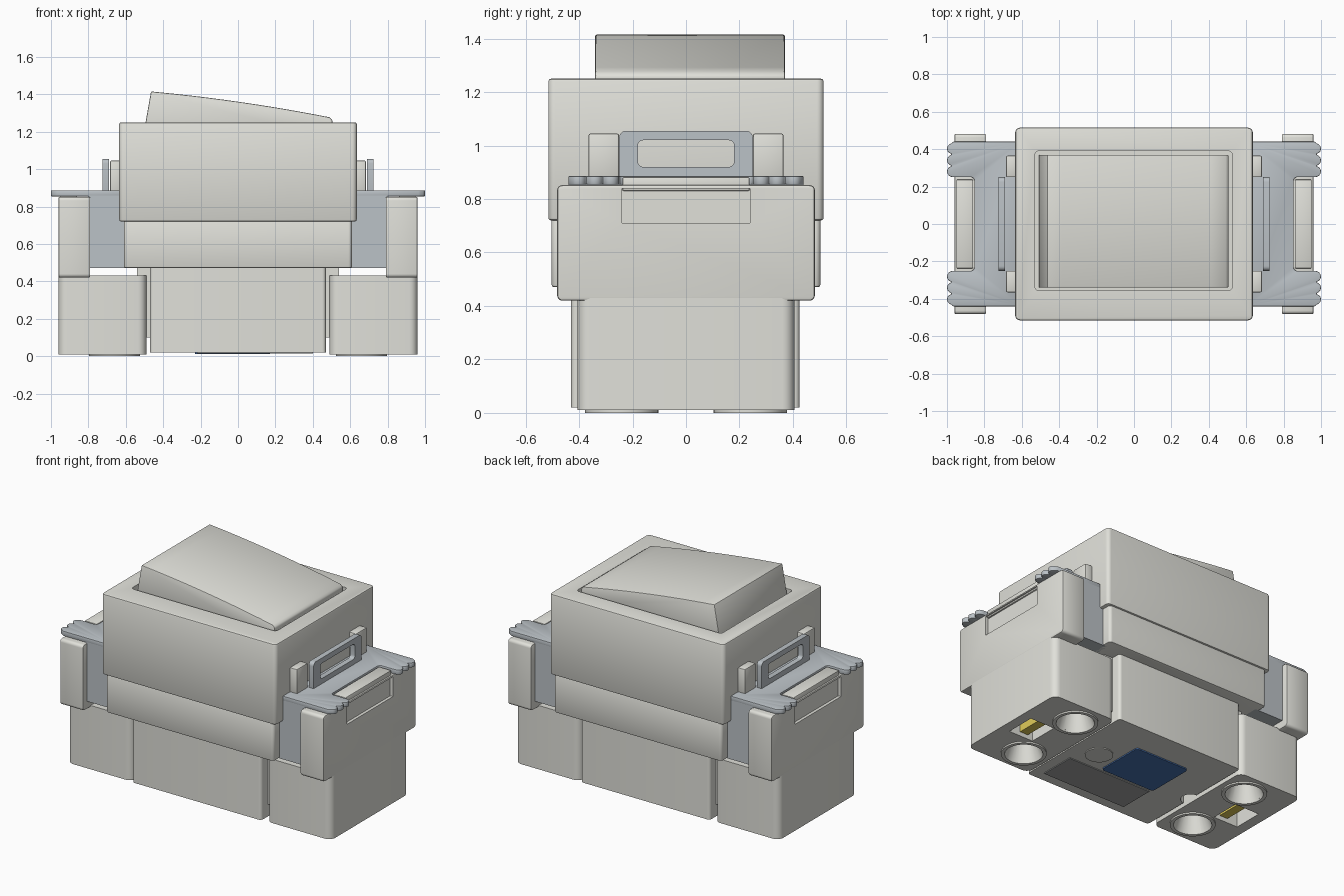
import bpy, bmesh
from math import pi, sin, cos, radians

if "Cube" in bpy.data.objects:
    bpy.data.objects.remove(bpy.data.objects["Cube"])


def material(name, rgb):
    m = bpy.data.materials.new(name)
    m.diffuse_color = (*rgb, 1)
    m.use_nodes = True
    m.node_tree.nodes["Principled BSDF"].inputs["Base Color"].default_value = m.diffuse_color
    return m


SHELL = material("warm_grey", (0.75, 0.75, 0.70))
METAL = material("steel", (0.50, 0.54, 0.57))
BRASS = material("brass", (0.75, 0.60, 0.10))
BLUE = material("blue", (0.06, 0.16, 0.42))
DARK = material("dark_grey", (0.36, 0.37, 0.37))


def finish(name, bm, mat):
    bmesh.ops.recalc_face_normals(bm, faces=bm.faces)
    me = bpy.data.meshes.new(name)
    bm.to_mesh(me)
    bm.free()
    ob = bpy.data.objects.new(name, me)
    bpy.context.collection.objects.link(ob)
    me.materials.append(mat)
    return ob


def rounded(a0, a1, b0, b1, r, n=5):
    """Outline of a rectangle with rounded corners."""
    if r == 0:
        return [(a0, b0), (a1, b0), (a1, b1), (a0, b1)]
    pts = []
    for k, (a, b) in enumerate([(a1 - r, b1 - r), (a0 + r, b1 - r), (a0 + r, b0 + r), (a1 - r, b0 + r)]):
        for i in range(n + 1):
            t = (k + i / n) * pi / 2
            pts.append((a + r * cos(t), b + r * sin(t)))
    return pts


def prism(name, pts, axis, lo, hi, mat=SHELL, bevel=0):
    """Outline extruded along an axis, with optional soft edges."""
    def place(a, b, c):
        return {"x": (c, a, b), "y": (a, c, b), "z": (a, b, c)}[axis]
    bm = bmesh.new()
    rings = [[bm.verts.new(place(a, b, c)) for a, b in pts] for c in (lo, hi)]
    n = len(pts)
    bm.faces.new(rings[0])
    bm.faces.new(rings[1])
    for i in range(n):
        j = (i + 1) % n
        bm.faces.new((rings[0][i], rings[0][j], rings[1][j], rings[1][i]))
    bmesh.ops.recalc_face_normals(bm, faces=bm.faces)
    if bevel:
        edges = [e for e in bm.edges if e.calc_face_angle(0) > radians(40)]
        bmesh.ops.bevel(bm, geom=edges, offset=bevel, segments=2, profile=0.5, affect="EDGES")
    return finish(name, bm, mat)


def box(name, x, y, z, mat=SHELL, r=0, bevel=0, axis="z"):
    """Box from ranges; corners rounded around the given axis."""
    a, b, c = {"x": (y, z, x), "y": (x, z, y), "z": (x, y, z)}[axis]
    return prism(name, rounded(*a, *b, r), axis, *c, mat, bevel)


def cone(name, x, y, z0, z1, r0, r1, mat=SHELL):
    bm = bmesh.new()
    bmesh.ops.create_cone(bm, cap_ends=True, segments=32, radius1=r0, radius2=r1, depth=z1 - z0)
    bmesh.ops.translate(bm, verts=bm.verts, vec=(x, y, (z0 + z1) / 2))
    return finish(name, bm, mat)


def cut(ob, cutter):
    mod = ob.modifiers.new("cut", "BOOLEAN")
    mod.operation, mod.solver, mod.object = "DIFFERENCE", "EXACT", cutter
    bpy.context.view_layer.objects.active = ob
    bpy.ops.object.modifier_apply(modifier="cut")
    bpy.data.objects.remove(cutter)


def mirror(ob, y=False):
    ob.modifiers.new("mirror", "MIRROR").use_axis = (True, y, False)


# Main housing with the rocker opening
upper = box("upper_housing", (-0.635, 0.635), (-0.515, 0.515), (0.72, 1.25), r=0.025, bevel=0.01)
cut(upper, box("opening", (-0.53, 0.525), (-0.355, 0.39), (1.15, 1.35), r=0.02))
box("lower_housing", (-0.61, 0.61), (-0.503, 0.503), (0.47, 0.73), r=0.02, bevel=0.01)
box("inner_core", (-0.54, 0.54), (-0.36, 0.36), (0.1, 0.55))
base = box("centre_base", (-0.47, 0.47), (-0.43, 0.425), (0.02, 0.5), r=0.02)
cut(base, cone("notch", -0.475, -0.04, -0.1, 0.1, 0.06, 0.06))

# Rocker with a gently crowned top
top = [(-0.465 + 0.955 * t, 1.415 - 0.138 * t + 0.05 * t * (1 - t)) for t in [i / 12 for i in range(13)]]
prism("rocker", [(-0.51, 1.16)] + top + [(0.505, 1.262), (0.505, 1.16)], "y", -0.34, 0.37, bevel=0.006)

# Terminal blocks with wire funnels and release pockets
block = box("terminal_blocks", (0.49, 0.96), (-0.405, 0.405), (0.01, 0.43), r=0.045)
collar = cone("terminal_collars", 0.66, 0.24, 0, 0.03, 0.137, 0.137)
for y in (-0.24, 0.24):
    cut(block, cone("funnel", 0.66, y, 0, 0.2, 0.115, 0.045))
cut(collar, cone("funnel", 0.66, 0.24, -0.0085, 0.2, 0.118, 0.045))
cut(block, box("pocket", (0.71, 0.89), (-0.10, 0.10), (-0.1, 0.13)))
mirror(block)
mirror(collar, y=True)
mirror(box("brass_contacts", (0.75, 0.81), (-0.095, 0.095), (0.035, 0.14), BRASS))

# End walls with a shallow window and the ledge above it
wall = box("end_walls", (0.79, 0.96), (-0.482, 0.482), (0.42, 0.852), r=0.02, bevel=0.008, axis="x")
cut(wall, box("window", (0.94, 1.1), (-0.24, 0.24), (0.71, 0.84)))
mirror(wall)
mirror(box("end_ledges", (0.86, 0.95), (-0.238, 0.238), (0.83, 0.882), bevel=0.006))

# Steel mounting strap: side web and scalloped ears
mirror(box("strap_web", (0.58, 0.80), (-0.44, 0.44), (0.47, 0.86), METAL))
half = [(0.60, 0.44), (0.965, 0.44)]
for yc in (0.403, 0.341, 0.281):
    half += [(0.968 + 0.032 * cos(t), yc + 0.030 * sin(t)) for t in [radians(75 - 25 * i) for i in range(7)]]
half += [(0.962, 0.25), (0.87, 0.25), (0.858, 0.245), (0.853, 0.233)]
outline = half + [(x, -y) for x, y in reversed(half)]
mirror(prism("strap_ears", outline, "z", 0.854, 0.886, METAL, 0.004))

# Upright steel loops and the posts that hold them
loop = box("strap_loops", (0.69, 0.725), (-0.25, 0.25), (0.86, 1.055), METAL, r=0.025, axis="x")
cut(loop, box("loop_hole", (0.6, 0.8), (-0.18, 0.18), (0.92, 1.02), r=0.02, axis="x"))
mirror(loop)
mirror(box("loop_posts", (0.62, 0.685), (0.25, 0.365), (0.86, 1.045), bevel=0.008), y=True)

# Underside panels
box("underside_panel", (-0.22, 0.40), (-0.36, -0.12), (0.014, 0.03), DARK)
cone("underside_disc", 0.29, 0.02, 0.014, 0.03, 0.085, 0.085)
box("blue_label", (-0.23, 0.17), (-0.10, 0.23), (0.012, 0.03), BLUE, r=0.02)

# Smooth curved surfaces, keep hard edges
bpy.ops.object.select_all(action="DESELECT")
for ob in bpy.context.scene.objects:
    ob.select_set(True)
    bpy.context.view_layer.objects.active = ob
bpy.ops.object.shade_smooth_by_angle(angle=radians(35))
